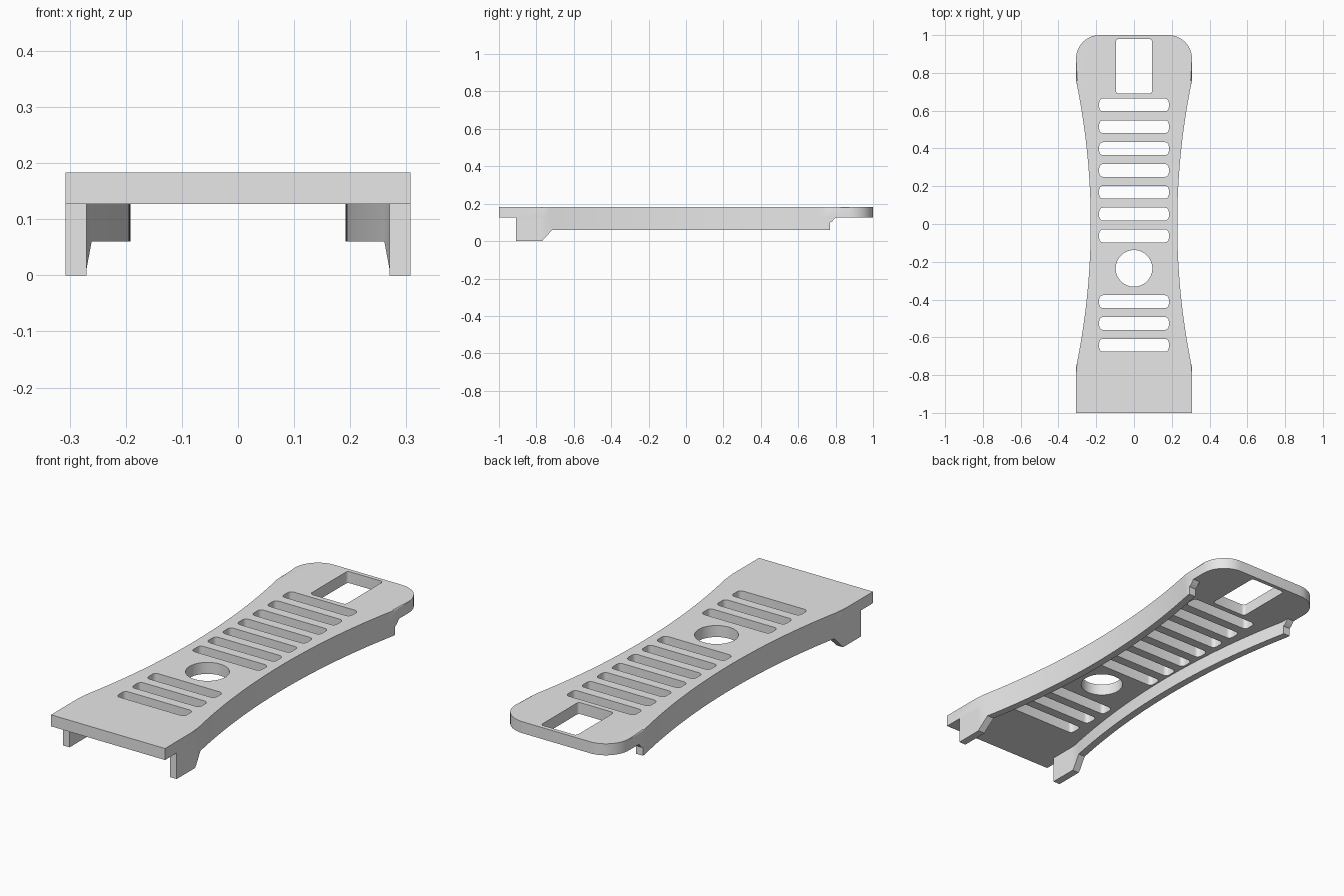
import bpy, bmesh, math

if "Cube" in bpy.data.objects:
    bpy.data.objects.remove(bpy.data.objects["Cube"])

HALF_W, WAIST, ARC_Y = 0.307, 0.229, 0.76
PLATE_Z, TOP_Z = 0.127, 0.183
RIM = 0.037

grey = bpy.data.materials.new("plain grey")
grey.use_nodes = True
grey.diffuse_color = (0.8, 0.8, 0.8, 1)
grey.node_tree.nodes["Principled BSDF"].inputs["Base Color"].default_value = (0.8, 0.8, 0.8, 1)


def edge_x(y):
    """Half width of the plate: a shallow arc pinched at the middle."""
    if abs(y) >= ARC_Y:
        return HALF_W
    sag = HALF_W - WAIST
    r = (ARC_Y ** 2 + sag ** 2) / (2 * sag)
    return WAIST + r - math.sqrt(r * r - y * y)


def arc(cx, cy, r, start, end, n):
    angles = [math.radians(start + (end - start) * i / n) for i in range(n + 1)]
    return [(cx + r * math.cos(a), cy + r * math.sin(a)) for a in angles]


def rounded_rect(cy, hx, hy, r):
    pts = []
    for i, (sx, sy) in enumerate([(1, 1), (-1, 1), (-1, -1), (1, -1)]):
        pts += arc(sx * (hx - r), cy + sy * (hy - r), r, 90 * i, 90 * i + 90, 5)
    return pts


def add_prism(bm, outline, z0, z1):
    low = [bm.verts.new((x, y, z0)) for x, y in outline]
    high = [bm.verts.new((x, y, z1)) for x, y in outline]
    bm.faces.new(low[::-1])
    bm.faces.new(high)
    n = len(low)
    for i in range(n):
        j = (i + 1) % n
        bm.faces.new((low[i], low[j], high[j], high[i]))


def finish(bm, name):
    bmesh.ops.recalc_face_normals(bm, faces=bm.faces[:])
    mesh = bpy.data.meshes.new(name)
    bm.to_mesh(mesh)
    bm.free()
    mesh.materials.append(grey)
    ob = bpy.data.objects.new(name, mesh)
    bpy.context.collection.objects.link(ob)
    return ob


def activate(ob):
    bpy.ops.object.select_all(action='DESELECT')
    ob.select_set(True)
    bpy.context.view_layer.objects.active = ob


# Plate with pinched sides, rounded back corners and a softened top edge
STEPS = 48
side_ys = [-ARC_Y + 2 * ARC_Y * i / STEPS for i in range(STEPS + 1)]
R = 0.125
right = [(HALF_W, -1)] + [(edge_x(y), y) for y in side_ys]
right += arc(HALF_W - R, 1 - R, R, 0, 90, 12)
outline = right + [(-x, y) for x, y in reversed(right)]
bm = bmesh.new()
add_prism(bm, outline, PLATE_Z, TOP_Z)
rim = [e for e in bm.edges
       if all(v.co.z > TOP_Z - 0.001 and v.co.y > -ARC_Y - 0.001 for v in e.verts)
       and not (e.verts[0].co.y < -0.7 and abs(e.verts[0].co.x - e.verts[1].co.x) > 0.3)]
bmesh.ops.bevel(bm, geom=rim, offset=0.007, segments=2, profile=0.5, affect='EDGES')
plate = finish(bm, "plate")

# Openings: slots, round hole and end window
bm = bmesh.new()
slot_ys = [0.63 - 0.1155 * i for i in range(7)] + [-0.411 - 0.1155 * i for i in range(3)]
for y in slot_ys:
    add_prism(bm, rounded_rect(y, 0.184, 0.034, 0.02), 0, 0.3)
add_prism(bm, arc(0, -0.235, 0.097, 0, 352.5, 47), 0, 0.3)
add_prism(bm, rounded_rect(0.835, 0.096, 0.145, 0.015), 0, 0.3)
cutter = finish(bm, "opening_cutter")
cutter.hide_render = True
mod = plate.modifiers.new("openings", 'BOOLEAN')
mod.operation = 'DIFFERENCE'
mod.solver = 'EXACT'
mod.object = cutter
activate(plate)
bpy.ops.object.modifier_apply(modifier=mod.name)
bpy.data.objects.remove(cutter)


# Side flanges that follow the plate edge, each with a foot at the front
def flange(side, name):
    columns = [(-0.91, 0), (-0.77, 0), (-ARC_Y, 0.011), (-0.715, 0.06)]
    columns += [(y, 0.06) for y in side_ys if y > -0.71]
    columns += [(0.77, 0.06), (0.77, 0.1), (0.782, 0.106), (0.8, PLATE_Z)]
    bm = bmesh.new()
    rings = []
    for y, z in columns:
        outer = edge_x(y)
        rings.append([bm.verts.new((side * x, y, h)) for x, h in
                      ((outer, PLATE_Z), (outer, z), (outer - RIM, z), (outer - RIM, PLATE_Z))])
    for a, b in zip(rings, rings[1:]):
        for i in range(4):
            j = (i + 1) % 4
            bm.faces.new((a[i], a[j], b[j], b[i]))
    bm.faces.new(rings[0])
    bmesh.ops.remove_doubles(bm, verts=bm.verts[:], dist=0.0005)
    bmesh.ops.dissolve_degenerate(bm, edges=bm.edges[:], dist=0.0005)
    return finish(bm, name)


parts = [plate, flange(1, "left_flange"), flange(-1, "right_flange")]
for ob in parts:
    activate(ob)
    bpy.ops.object.shade_smooth_by_angle(angle=math.radians(25))
